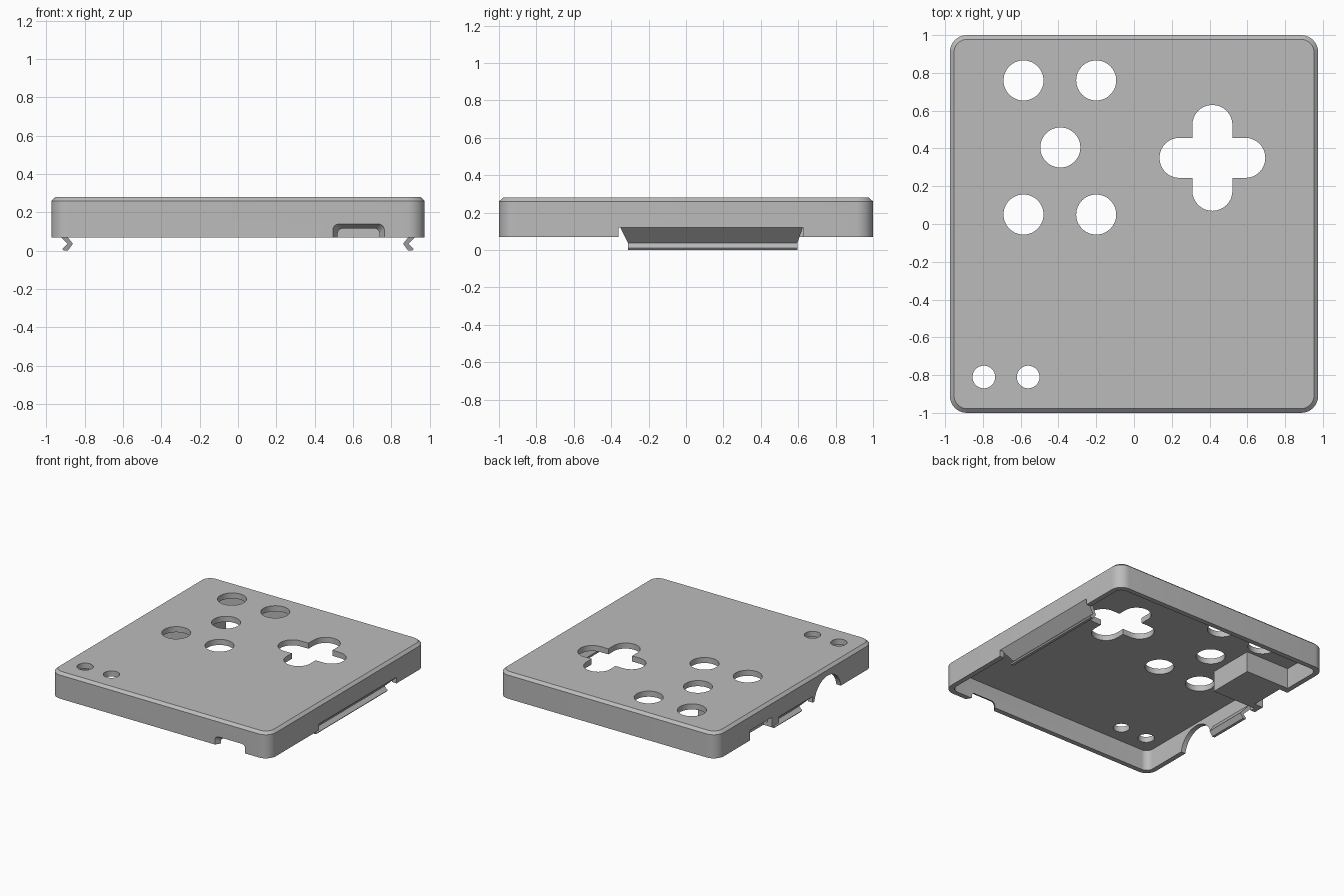
import bpy, bmesh, math
from mathutils import Vector

cube = bpy.data.objects.get("Cube")
if cube:
    bpy.data.objects.remove(cube, do_unlink=True)

gray = bpy.data.materials.new("plain_gray")
gray.use_nodes = True
gray.diffuse_color = (0.5, 0.5, 0.5, 1)
gray.node_tree.nodes["Principled BSDF"].inputs["Base Color"].default_value = (0.5, 0.5, 0.5, 1)

HX, HY, BASE, TOP = 0.975, 1.0, 0.07, 0.28
WALL, PLATE = 0.04, 0.045


def loft(name, rings):
    """Closed solid through rings of equal point count."""
    bm = bmesh.new()
    loops = [[bm.verts.new(p) for p in ring] for ring in rings]
    n = len(loops[0])
    for a, b in zip(loops, loops[1:]):
        for i in range(n):
            j = (i + 1) % n
            bm.faces.new((a[i], a[j], b[j], b[i]))
    bm.faces.new(loops[0][::-1])
    bm.faces.new(loops[-1])
    bmesh.ops.recalc_face_normals(bm, faces=bm.faces)
    mesh = bpy.data.meshes.new(name)
    bm.to_mesh(mesh)
    bm.free()
    mesh.materials.append(gray)
    ob = bpy.data.objects.new(name, mesh)
    bpy.context.collection.objects.link(ob)
    return ob


def round_rect(hx, hy, r, z, cx=0, cy=0, steps=8):
    pts = []
    for q, (sx, sy) in enumerate([(1, 1), (-1, 1), (-1, -1), (1, -1)]):
        for k in range(steps + 1):
            a = (q + k / steps) * math.pi / 2
            pts.append((cx + sx * (hx - r) + r * math.cos(a),
                        cy + sy * (hy - r) + r * math.sin(a), z))
    return pts


def box(name, x0, x1, y0, y1, z0, z1):
    return loft(name, [[(x0, y0, z), (x1, y0, z), (x1, y1, z), (x0, y1, z)] for z in (z0, z1)])


def disc(x, y, r):
    return [[(x + r * math.cos(a), y + r * math.sin(a), z)
             for a in (math.tau * k / 48 for k in range(48))] for z in (0.2, 0.35)]


def combine(target, tool, operation='DIFFERENCE'):
    """Apply a boolean and drop the tool."""
    mod = target.modifiers.new("cut", 'BOOLEAN')
    mod.operation, mod.solver, mod.object = operation, 'EXACT', tool
    bpy.context.view_layer.update()
    deps = bpy.context.evaluated_depsgraph_get()
    mesh = bpy.data.meshes.new_from_object(target.evaluated_get(deps))
    target.modifiers.clear()
    target.data = mesh
    bpy.data.objects.remove(tool, do_unlink=True)


# Hollow cover with chamfered top edge
cover = loft("cover_shell", [round_rect(HX, HY, 0.09, BASE),
                             round_rect(HX, HY, 0.09, TOP - 0.02),
                             round_rect(HX - 0.022, HY - 0.022, 0.07, TOP)])
combine(cover, loft("cavity", [round_rect(HX - WALL, HY - WALL, 0.055, z)
                               for z in (0, TOP - PLATE)]))

# Socket housing inside the right wall
SX, SY0, SY1 = -0.55, 0.25, 0.63
housing = box("socket_housing", -HX + 0.01, SX, SY0, SY1, BASE, TOP - 0.02)
combine(housing, box("housing_cavity", -1.1, SX - 0.03, SY0 + 0.03, SY1 - 0.03,
                     BASE + 0.03, TOP - PLATE))
combine(cover, housing, 'UNION')

# Round button holes and small lamp holes
for x, y, r in [(-0.585, 0.76, 0.106), (-0.2, 0.76, 0.106), (-0.39, 0.405, 0.106),
                (-0.585, 0.05, 0.106), (-0.2, 0.05, 0.106),
                (-0.795, -0.81, 0.06), (-0.56, -0.81, 0.06)]:
    combine(cover, loft("hole", disc(x, y, r)))

# Cross-shaped hole with rounded arms
for hx, hy in [(0.28, 0.106), (0.106, 0.28)]:
    combine(cover, loft("cross_arm", [round_rect(hx, hy, 0.105, z, 0.415, 0.35)
                                      for z in (0.2, 0.35)]))


# Flared front port
def port_ring(half, top, y):
    c = 0.63
    arc = [(c + s * (half - 0.03 + 0.03 * math.cos(a)), y, top - 0.03 + 0.03 * math.sin(a))
           for s in (1, -1)
           for a in ([k * math.pi / 10 for k in range(6)] if s > 0
                     else [(5 - k) * math.pi / 10 for k in range(6)])]
    return arc + [(c - half, y, 0), (c + half, y, 0)]


combine(cover, loft("front_port", [port_ring(0.14, 0.145, -1.01),
                                   port_ring(0.11, 0.117, -HY + WALL),
                                   port_ring(0.11, 0.117, -0.92)]))

# Side openings: round jack notch and socket slot
combine(cover, loft("jack_notch", [[(x, -0.41 + 0.17 * math.cos(a), 0.045 + 0.17 * math.sin(a))
                                    for a in (math.tau * k / 48 for k in range(48))]
                                   for x in (-1.1, -0.9)]))
combine(cover, box("socket_slot", -1.1, -0.9, SY0 + 0.05, SY1 - 0.05, 0, 0.15))


# Snap clips: bent strips in a notch of each side wall
def clip(name, side, y0, y1):
    combine(cover, box("clip_notch", *sorted((side * 1.1, side * 0.9)),
                       y0 - 0.05, y1 + 0.03, 0, 0.12))
    profile = [(HX, 0.12), (0.89, 0.037), (0.917, 0.01), (0.91, 0), (0.888, 0),
               (0.862, 0.037), (0.935, 0.125)]
    rings = []
    for y, grow in ((y0, -0.5), (y1, 0.35)):
        rings.append([(side * x, y + grow * max(0, z - 0.037), z) for x, z in profile])
    return loft(name, rings)


clip("left_clip", 1, -0.31, 0.595)
clip("right_clip", -1, -0.17, 0.18)

# Smooth rounded walls, crisp edges
bpy.ops.object.select_all(action='DESELECT')
cover.select_set(True)
bpy.context.view_layer.objects.active = cover
bpy.ops.object.shade_smooth_by_angle(angle=math.radians(25))
